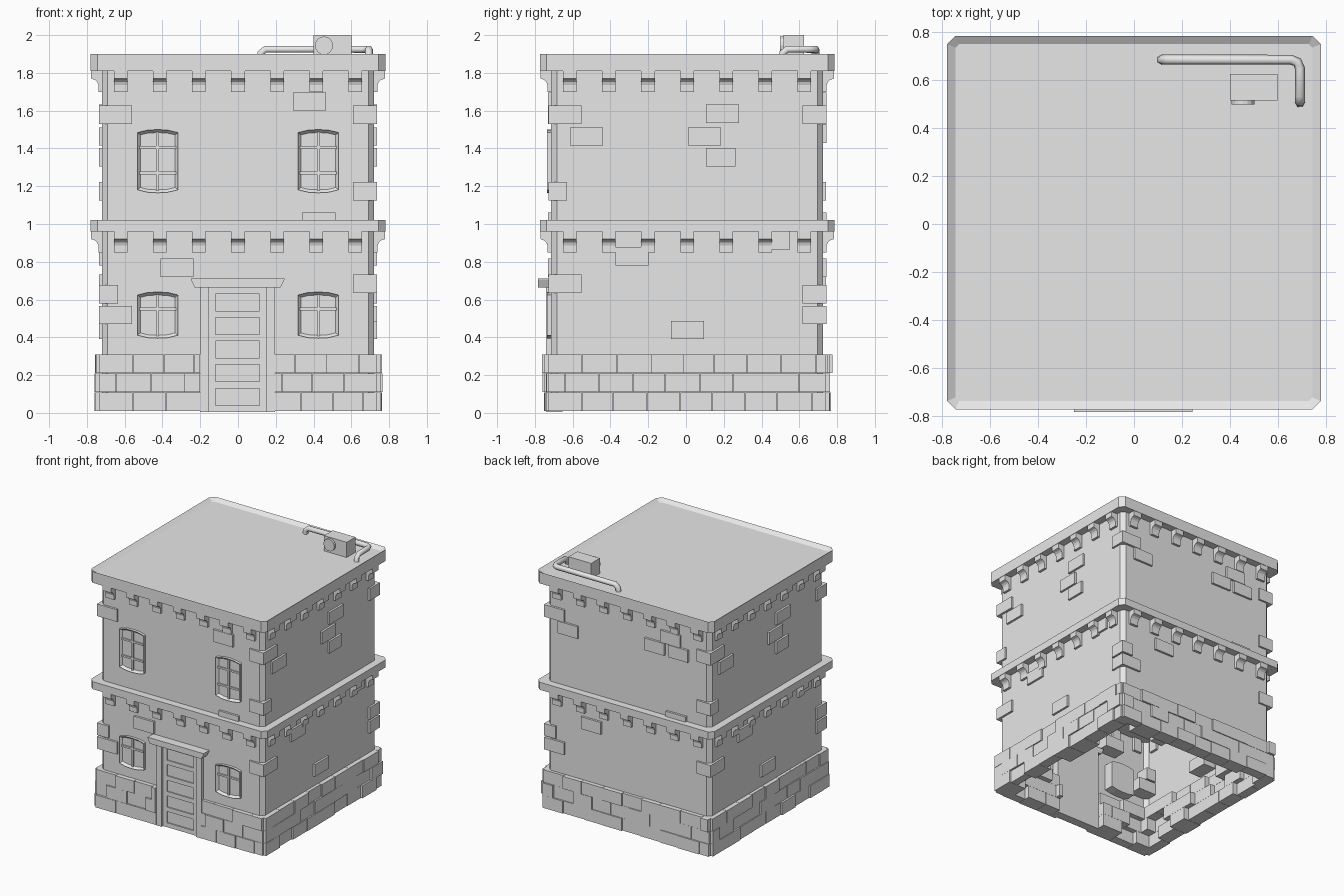
import bpy, bmesh, random
from math import pi
from mathutils import Vector, Matrix

random.seed(4)
SHIFT_Y = 0.006

old = bpy.data.objects.get("Cube")
if old:
    bpy.data.objects.remove(old, do_unlink=True)

# One stone colour for everything
stone = bpy.data.materials.new("stone_grey")
stone.use_nodes = True
stone.diffuse_color = (0.8, 0.8, 0.8, 1)
stone.node_tree.nodes["Principled BSDF"].inputs["Base Color"].default_value = (0.8, 0.8, 0.8, 1)


def finish(name, bm):
    bmesh.ops.recalc_face_normals(bm, faces=bm.faces)
    mesh = bpy.data.meshes.new(name)
    bm.to_mesh(mesh)
    bm.free()
    mesh.materials.append(stone)
    obj = bpy.data.objects.new(name, mesh)
    obj.location.y = SHIFT_Y
    bpy.context.collection.objects.link(obj)
    return obj


def extrude(bm, loop, vec, side=0):
    """Extrude a closed loop, turned to one of four sides; returns the end face."""
    turn = Matrix.Rotation(side * pi / 2, 3, 'Z')
    a = [bm.verts.new(turn @ Vector(p)) for p in loop]
    b = [bm.verts.new(turn @ (Vector(p) + Vector(vec))) for p in loop]
    bm.faces.new(a)
    end = bm.faces.new(b)
    for i in range(len(a)):
        j = (i + 1) % len(a)
        bm.faces.new((a[i], a[j], b[j], b[i]))
    return end


def plate(bm, outline, d0, d1, side=0):
    """Upright plate: outline in (along wall, height), from depth d0 out to d1."""
    return extrude(bm, [(u, -d0, z) for u, z in outline], (0, d0 - d1, 0), side)


def block(bm, u0, u1, z0, z1, d0, d1, side=0):
    return plate(bm, [(u0, z0), (u1, z0), (u1, z1), (u0, z1)], d0, d1, side)


def sink(bm, face, rim, vec):
    bmesh.ops.recalc_face_normals(bm, faces=bm.faces)
    bmesh.ops.inset_region(bm, faces=[face], thickness=rim, use_even_offset=True)
    bmesh.ops.translate(bm, verts=face.verts, vec=vec)


def slab(bm, half, cut, z0, z1):
    """Square slab with cut corners; returns the top face."""
    k = half - cut
    loop = [(-k, -half), (k, -half), (half, -k), (half, k),
            (k, half), (-k, half), (-half, k), (-half, -k)]
    return extrude(bm, [(x, y, z0) for x, y in loop], (0, 0, z1 - z0))


# Wall shell, open underneath
bm = bmesh.new()
slab(bm, 0.72, 0.03, 0.01, 1.86)
caps = [f for f in bm.faces if len(f.verts) == 8]
bmesh.ops.delete(bm, geom=caps, context='FACES')
finish("wall_shell", bm)

# Roof with a low rim, and the ledge between the storeys
bm = bmesh.new()
sink(bm, slab(bm, 0.78, 0.035, 1.81, 1.90), 0.035, (0, 0, -0.022))
finish("roof", bm)
bm = bmesh.new()
slab(bm, 0.78, 0.035, 0.96, 1.02)
finish("storey_ledge", bm)

# Curved corbels under the roof and the ledge
profile = [(0.70, 0), (0.777, 0), (0.777, -0.04), (0.757, -0.047),
           (0.745, -0.058), (0.739, -0.075), (0.739, -0.11), (0.70, -0.11)]
for name, top in (("roof_corbels", 1.81), ("ledge_corbels", 0.96)):
    bm = bmesh.new()
    for side in range(4):
        for i in range(-3, 4):
            u = i * 0.207 - 0.036
            extrude(bm, [(u, -d, top + z) for d, z in profile], (0.072, 0, 0), side)
    finish(name, bm)

# Loose bricks: (start, bottom, width); opposite sides share a layout
long, short = 0.175, 0.10
street = [(-0.735, 1.53, long), (0.29, 1.60, long), (0.34, 0.965, long),
          (-0.41, 0.72, long), (-0.735, 0.58, short), (-0.735, 0.47, long)]
flank = [(-0.735, 1.53, long), (-0.62, 1.415, long), (0.10, 1.535, long),
         (0.005, 1.415, long), (0.10, 1.305, 0.155), (-0.735, 1.125, short),
         (-0.38, 0.78, long), (-0.735, 0.635, long), (-0.085, 0.39, long),
         (0.435, 0.865, 0.11)]
back_extra = [(-0.615, 1.43, long), (0.15, 1.50, long), (0.36, 1.50, long)]
bm = bmesh.new()
for side, layout in enumerate((street, flank, street + back_extra, flank)):
    for u, z, w in layout:
        block(bm, u, u + w, z, z + 0.097, 0.61, 0.737, side)
finish("wall_bricks", bm)

# Brick plinth: three staggered courses, left open at the door
bm = bmesh.new()
for side in range(4):
    for row in range(3):
        z = 0.01 + row * 0.1
        u = -0.735
        step = 0.09 if row % 2 else 0.178
        while u < 0.73:
            end = min(u + step, 0.735)
            if 0.735 - end < 0.05:
                end = 0.735
            spans = [(u, end)]
            if side == 0:
                spans = [(u, min(end, -0.2)), (max(u, 0.195), end)]
            out = 0.75 + random.uniform(-0.008, 0.008)
            if random.random() < 0.12:
                out += 0.012
            inner = random.choice((0.60, 0.64, 0.68))
            for a, b in spans:
                if b - a > 0.01:
                    block(bm, a + 0.001, b - 0.001, z, z + 0.099, inner, out, side)
            u = end
            step = random.uniform(0.16, 0.19)
finish("plinth_bricks", bm)


# Windows: bowed frame with a sunken pane and glazing bars
def window(name, cx, z0, z1, bars):
    bm = bmesh.new()
    w, bow = 0.108, 0.016
    right = [(0.055, z0 + 0.003), (w, z0 + bow), (w, z1 - bow), (0.055, z1 - 0.003)]
    outline = ([(cx, z0)] + [(cx + u, z) for u, z in right] + [(cx, z1)]
               + [(cx - u, z) for u, z in reversed(right)])
    sink(bm, plate(bm, outline, 0.64, 0.742), 0.016, (0, 0.018, 0))
    block(bm, cx - 0.008, cx + 0.008, z0 + 0.012, z1 - 0.012, 0.70, 0.735)
    for z in bars:
        block(bm, cx - w + 0.012, cx + w - 0.012, z - 0.007, z + 0.007, 0.70, 0.734)
    finish(name, bm)


for label, cx in (("right", -0.425), ("left", 0.425)):
    window("upper_window_" + label, cx, 1.165, 1.50, (1.27, 1.405))
    window("lower_window_" + label, cx, 0.395, 0.64, (0.55,))

# Door leaf with five sunken panels
bm = bmesh.new()
block(bm, -0.155, 0.15, 0.005, 0.665, 0.66, 0.722)
for u in (-0.155, 0.115):
    block(bm, u, u + 0.035, 0.005, 0.665, 0.70, 0.732)
for i in range(6):
    z = 0.005 + i * 0.125
    block(bm, -0.12, 0.115, z, z + 0.035, 0.70, 0.731)
finish("door", bm)

# Door posts and the flared lintel
bm = bmesh.new()
for u0, u1 in ((-0.2, -0.155), (0.15, 0.195)):
    block(bm, u0, u1, 0.005, 0.67, 0.66, 0.748)
finish("door_posts", bm)
bm = bmesh.new()
plate(bm, [(-0.23, 0.665), (0.225, 0.665), (0.245, 0.705), (0.245, 0.712),
           (-0.25, 0.712), (-0.25, 0.705)], 0.66, 0.79)
finish("door_lintel", bm)

# Rooftop cooling unit with a round fan housing
bm = bmesh.new()
block(bm, 0.40, 0.60, 1.87, 2.0, -0.62, -0.51)
bmesh.ops.create_cone(bm, cap_ends=True, segments=16, radius1=0.048, radius2=0.048, depth=0.03,
                      matrix=Matrix.Translation((0.455, 0.507, 1.945)) @ Matrix.Rotation(pi / 2, 4, 'X'))
finish("cooling_unit", bm)

# Rooftop pipe, dipping into the roof at both ends
path = [(0.115, 0.68, 1.865), (0.12, 0.68, 1.905), (0.145, 0.68, 1.925), (0.655, 0.68, 1.925),
        (0.682, 0.67, 1.925), (0.693, 0.643, 1.925), (0.693, 0.53, 1.925),
        (0.693, 0.505, 1.905), (0.693, 0.50, 1.865)]
curve = bpy.data.curves.new("roof_pipe", 'CURVE')
curve.dimensions = '3D'
curve.bevel_depth = 0.021
curve.bevel_resolution = 1
curve.use_fill_caps = True
spline = curve.splines.new('POLY')
spline.points.add(len(path) - 1)
for point, co in zip(spline.points, path):
    point.co = (*co, 1)
curve.materials.append(stone)
pipe = bpy.data.objects.new("roof_pipe", curve)
pipe.location.y = SHIFT_Y
bpy.context.collection.objects.link(pipe)
